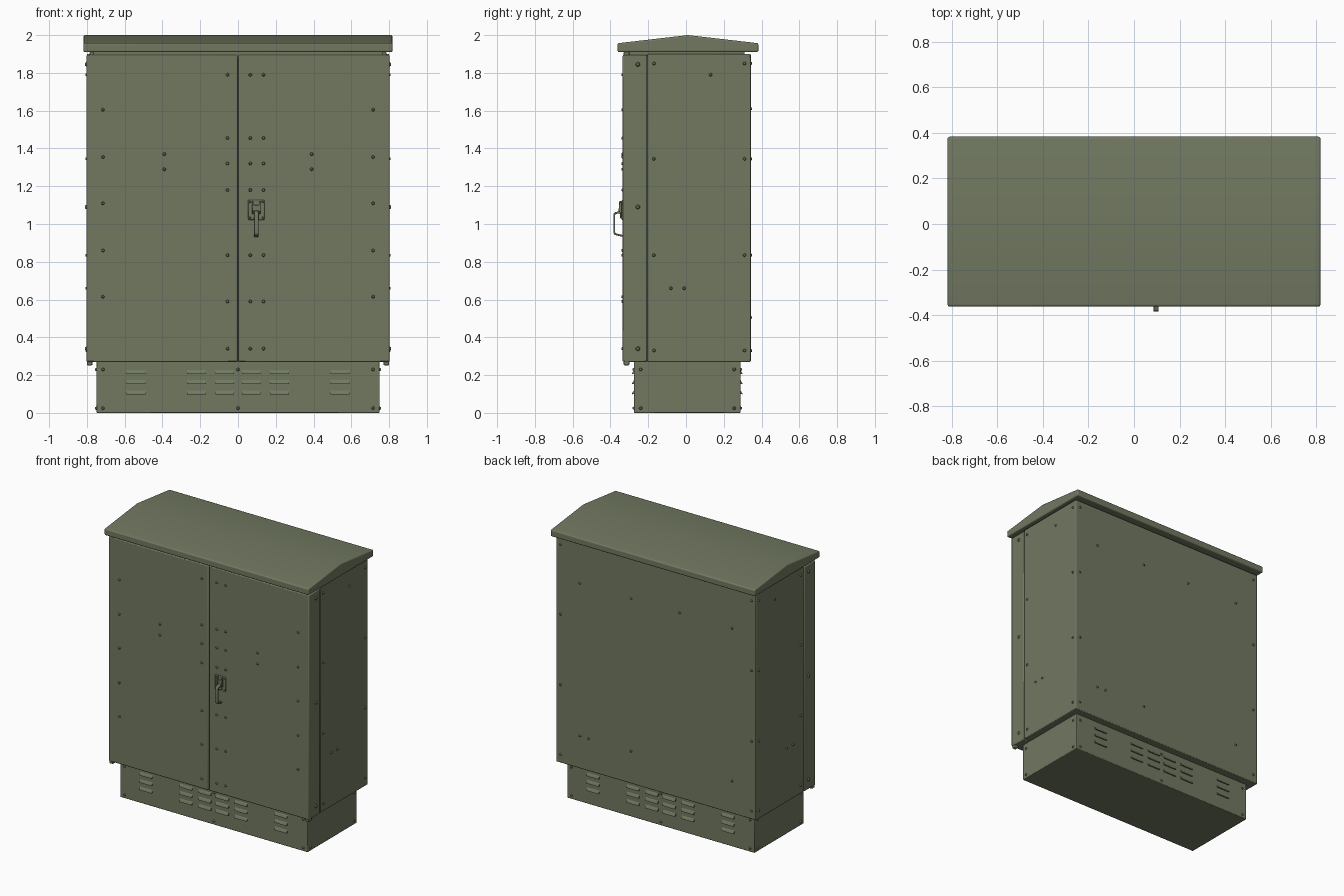
import bpy, bmesh, math
from mathutils import Vector, Matrix

if "Cube" in bpy.data.objects:
    bpy.data.objects.remove(bpy.data.objects["Cube"])

OLIVE = bpy.data.materials.new("olive_grey_paint")
OLIVE.diffuse_color = (0.165, 0.19, 0.118, 1)
OLIVE.use_nodes = True
OLIVE.node_tree.nodes["Principled BSDF"].inputs["Base Color"].default_value = OLIVE.diffuse_color


def finish(name, bm, bevel=0.0, segments=2):
    bmesh.ops.recalc_face_normals(bm, faces=bm.faces)
    me = bpy.data.meshes.new(name)
    bm.to_mesh(me)
    bm.free()
    me.materials.append(OLIVE)
    ob = bpy.data.objects.new(name, me)
    bpy.context.collection.objects.link(ob)
    if bevel:
        mod = ob.modifiers.new("bevel", 'BEVEL')
        mod.width, mod.segments = bevel, segments
        mod.limit_method, mod.angle_limit = 'ANGLE', math.radians(30)
    bpy.ops.object.select_all(action='DESELECT')
    ob.select_set(True)
    bpy.context.view_layer.objects.active = ob
    bpy.ops.object.shade_smooth_by_angle(angle=math.radians(35))
    return ob


def add_box(bm, x0, x1, y0, y1, z0, z1):
    m = Matrix.Translation(((x0 + x1) / 2, (y0 + y1) / 2, (z0 + z1) / 2))
    bmesh.ops.create_cube(bm, size=1, matrix=m @ Matrix.Diagonal((x1 - x0, y1 - y0, z1 - z0, 1)))


def box(name, *ext, bevel=0.0):
    bm = bmesh.new()
    add_box(bm, *ext)
    return finish(name, bm, bevel)


def add_prism(bm, profile, x0, x1):
    """Extrude a (y, z) profile along x."""
    face = bm.faces.new([bm.verts.new((x0, y, z)) for y, z in profile])
    new = bmesh.ops.extrude_face_region(bm, geom=[face])['geom']
    bmesh.ops.translate(bm, vec=(x1 - x0, 0, 0), verts=[v for v in new if isinstance(v, bmesh.types.BMVert)])


def add_bolt(bm, pos, normal, r=0.009, h=0.008):
    n = Vector(normal)
    rot = n.to_track_quat('Z', 'Y').to_matrix().to_4x4()
    bmesh.ops.create_cone(bm, cap_ends=True, segments=10, radius1=r, radius2=r * 0.6, depth=h,
                          matrix=Matrix.Translation(Vector(pos) + n * h * 0.45) @ rot)


FRONT, BACK, SEAM = -0.335, 0.343, -0.205

# Plinth, cabinet body and the recessed core behind the panel gaps
box("plinth", -0.75, 0.75, -0.275, 0.288, 0, 0.275, bevel=0.004)
box("cabinet_body", -0.8, 0.8, SEAM + 0.002, BACK, 0.27, 1.9, bevel=0.005)
box("door_frame_core", -0.785, 0.785, FRONT + 0.015, SEAM + 0.01, 0.275, 1.89)
box("roof_neck", -0.775, 0.775, -0.325, 0.31, 1.88, 1.92)

# Pair of doors that wrap round the front corners
box("left_door", -0.802, -0.002, FRONT, SEAM - 0.002, 0.27, 1.895, bevel=0.006)
box("right_door", 0.002, 0.802, FRONT, SEAM - 0.002, 0.27, 1.895, bevel=0.006)

# Shallow pitched roof
bm = bmesh.new()
add_prism(bm, [(-0.362, 1.91), (0.383, 1.91), (0.383, 1.957), (0.01, 2.0), (-0.362, 1.957)], -0.818, 0.818)
finish("roof", bm, 0.008, 3)

# Hinge feet under the doors and hinge brackets above
bm = bmesh.new()
for s in (-1, 1):
    add_box(bm, s * 0.785 - 0.014, s * 0.785 + 0.014, -0.33, -0.3, 0.252, 0.275)
    add_box(bm, s * 0.775 - 0.01, s * 0.775 + 0.01, -0.33, -0.3, 1.89, 1.912)
finish("hinge_brackets", bm, 0.004)

# Louvres on front and back of the plinth
bm = bmesh.new()
for x in (-0.54, -0.22, -0.07, 0.07, 0.22, 0.54):
    for z in (0.217, 0.164, 0.11):
        for y, d in ((-0.275, -1), (0.288, 1)):
            add_prism(bm, [(y - d * 0.002, z + 0.012), (y + d * 0.012, z - 0.008),
                           (y + d * 0.012, z - 0.012), (y - d * 0.002, z - 0.009)], x - 0.05, x + 0.05)
finish("plinth_louvres", bm)

# Door bolts
bm = bmesh.new()
for z in (1.605, 1.355, 1.11, 0.86, 0.615):
    for x in (-0.715, 0.715):
        add_bolt(bm, (x, FRONT, z), (0, -1, 0))
for z in (1.79, 1.455, 1.32, 1.18, 0.835, 0.59, 0.34):
    for x in (-0.055, 0.065, 0.135):
        add_bolt(bm, (x, FRONT, z), (0, -1, 0))
for z in (1.37, 1.29):
    for x in (-0.39, 0.39):
        add_bolt(bm, (x, FRONT, z), (0, -1, 0))
for z in (1.845, 1.09, 0.34):
    for s in (-1, 1):
        add_bolt(bm, (s * 0.802, -0.255, z), (s, 0, 0), 0.012)
finish("door_bolts", bm)

# Body bolts on the sides and back
bm = bmesh.new()
rows = (1.85, 1.345, 0.835, 0.33)
for s in (-1, 1):
    spots = [(y, z) for y in (-0.17, 0.31) for z in rows] + [(0.13, 1.79), (-0.08, 0.66), (-0.01, 0.66)]
    for y, z in spots:
        add_bolt(bm, (s * 0.8, y, z), (s, 0, 0))
    for z in rows:
        add_bolt(bm, (s * 0.765, BACK, z), (0, 1, 0))
for z, xs in ((1.61, (0.61, 0.2, -0.19, -0.61)), (0.505, (0.61, 0.54, 0.2, -0.61))):
    for x in xs:
        add_bolt(bm, (x, BACK, z), (0, 1, 0))
finish("body_bolts", bm)

# Plinth bolts
bm = bmesh.new()
for z in (0.23, 0.025):
    for x in (-0.715, 0, 0.715):
        add_bolt(bm, (x, -0.275, z), (0, -1, 0))
        add_bolt(bm, (x, 0.288, z), (0, 1, 0))
    for y in (-0.24, 0.255):
        for s in (-1, 1):
            add_bolt(bm, (s * 0.75, y, z), (s, 0, 0))
finish("plinth_bolts", bm)

# Lock plate with its corner screws and padlock housing
HX = 0.097
box("lock_plate", HX - 0.043, HX + 0.043, FRONT - 0.006, FRONT + 0.002, 1.022, 1.127, bevel=0.004)
bm = bmesh.new()
for dx in (-0.034, 0.034):
    for z in (1.033, 1.116):
        add_bolt(bm, (HX + dx, FRONT - 0.006, z), (0, -1, 0), 0.006, 0.005)
finish("lock_plate_screws", bm)
bm = bmesh.new()
for dx in (-0.018, 0.018):
    add_prism(bm, [(FRONT - 0.004, 1.122), (FRONT - 0.018, 1.122), (FRONT - 0.022, 1.07), (FRONT - 0.004, 1.05)],
              HX + dx - 0.004, HX + dx + 0.004)
add_box(bm, HX - 0.015, HX + 0.015, FRONT - 0.014, FRONT - 0.004, 1.03, 1.1)
finish("lock_housing", bm, 0.002)

# Pull handle: bent bar standing off the door
bm = bmesh.new()
outer = [(FRONT - 0.004, 1.075), (-0.362, 1.066), (-0.378, 1.062), (-0.384, 1.052),
         (-0.384, 0.952), (-0.378, 0.942), (FRONT, 0.932)]
inner = [(FRONT, 0.942), (-0.371, 0.95), (-0.375, 0.956), (-0.375, 1.048),
         (-0.371, 1.053), (-0.358, 1.056), (FRONT - 0.004, 1.05)]
add_prism(bm, outer + inner, HX - 0.011, HX + 0.011)
finish("pull_handle", bm, 0.002)
